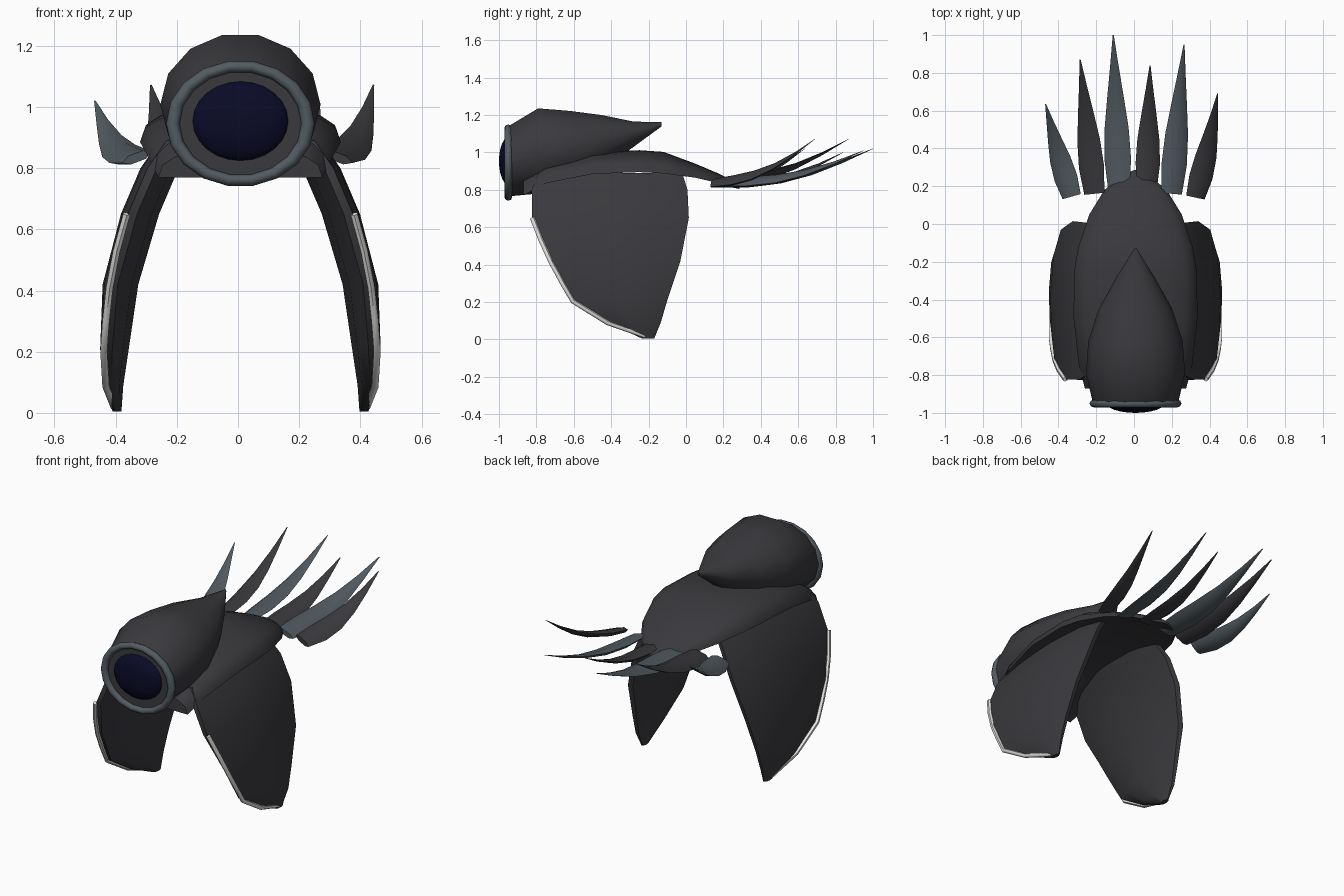
import bpy, bmesh, math
from mathutils import Vector

if "Cube" in bpy.data.objects:
    bpy.data.objects.remove(bpy.data.objects["Cube"])

CX = 0.008  # symmetry axis of the body


def mat(name, rgb):
    m = bpy.data.materials.new(name)
    m.diffuse_color = (*rgb, 1)
    m.use_nodes = True
    m.node_tree.nodes["Principled BSDF"].inputs["Base Color"].default_value = m.diffuse_color
    return m


DARK = mat("charcoal", (0.042, 0.042, 0.048))
GREY = mat("slate grey", (0.085, 0.105, 0.12))
NAVY = mat("deep navy", (0.003, 0.003, 0.02))
WHITE = mat("off white", (0.8, 0.8, 0.78))


def loft(name, rings, material, angle=40):
    """Skin closed rings of points, cap both ends."""
    bm = bmesh.new()
    vs = [[bm.verts.new(p) for p in r] for r in rings]
    n = len(vs[0])
    for a, b in zip(vs, vs[1:]):
        for i in range(n):
            j = (i + 1) % n
            bm.faces.new((a[i], a[j], b[j], b[i]))
    bm.faces.new(vs[0])
    bm.faces.new(vs[-1])
    bmesh.ops.recalc_face_normals(bm, faces=bm.faces)
    me = bpy.data.meshes.new(name)
    bm.to_mesh(me)
    bm.free()
    ob = bpy.data.objects.new(name, me)
    bpy.context.collection.objects.link(ob)
    me.materials.append(material)
    smooth(ob, angle)
    return ob


def smooth(ob, angle):
    bpy.ops.object.select_all(action='DESELECT')
    ob.select_set(True)
    bpy.context.view_layer.objects.active = ob
    bpy.ops.object.shade_smooth_by_angle(angle=math.radians(angle))


def tube(name, pts, r, material, n=6):
    rings = []
    pts = [Vector(p) for p in pts]
    for i, p in enumerate(pts):
        d = (pts[min(i + 1, len(pts) - 1)] - pts[max(i - 1, 0)]).normalized()
        u = d.cross(Vector((1, 0, 0))).normalized()
        v = d.cross(u)
        rings.append([p + r * (math.cos(a) * u + math.sin(a) * v)
                      for a in (math.tau * k / n for k in range(n))])
    return loft(name, rings, material, 60)


# Hooded head: elliptical sections (y, half width, bottom, top)
head = [(-0.95, .225, .765, 1.14), (-0.79, .262, .78, 1.236), (-0.62, .25, .82, 1.222),
        (-0.45, .195, .91, 1.2), (-0.28, .1, 1.03, 1.165), (-0.13, .006, 1.14, 1.162)]
loft("head_hood", [[(CX + w * math.sin(math.tau * (k + .5) / 14), y,
                     (b + t) / 2 - (t - b) / 2 * 1.025 * math.cos(math.tau * (k + .5) / 14))
                    for k in range(14)] for y, w, b, t in head], DARK)

# Body shell: arched sections with a flat underside (y, half width, rim, top)
body = [(-0.87, .268, .77, .87), (-0.75, .3, .835, .95), (-0.5, .328, .885, 1.0),
        (-0.25, .325, .895, 1.012), (-0.12, .303, .888, 1.003), (0.05, .245, .865, .94),
        (0.18, .165, .835, .885), (0.25, .08, .812, .85), (0.285, .01, .805, .825)]
loft("body_shell", [[(CX + w * math.cos(math.pi * k / 10), y,
                      b + (t - b) * math.sin(math.pi * k / 10) ** .8)
                     for k in range(11)] for y, w, b, t in body], DARK)

# Ring around the eye
bpy.ops.mesh.primitive_torus_add(major_radius=1, minor_radius=0.1, major_segments=18,
                                 minor_segments=8, location=(CX, -0.95, .946),
                                 rotation=(math.pi / 2, 0, 0))
ring = bpy.context.object
ring.name = "eye_ring"
ring.scale = (.221, .188, .21)
ring.data.materials.append(GREY)
smooth(ring, 60)

# Domed eye
bpy.ops.mesh.primitive_uv_sphere_add(segments=24, ring_count=12, radius=1,
                                     location=(CX, -0.945, .954), rotation=(math.pi / 2, 0, 0))
eye = bpy.context.object
eye.name = "eye"
eye.scale = (.158, .131, .055)
eye.data.materials.append(NAVY)
smooth(eye, 60)

# Side wings: levels (z, front y, back y, centre x, half thickness)
levels = [(.89, -.79, -.02, .2, .06), (.8, -.825, .008, .262, .06), (.65, -.822, .015, .326, .06),
          (.42, -.72, -.03, .39, .056), (.21, -.605, -.1, .41, .045),
          (.09, -.42, -.135, .415, .032), (.005, -.235, -.17, .403, .014)]
# section outline: (fraction front to back, side offset)
outline = [(0, .7), (.22, 1), (.5, 1.08), (.8, .8), (1, .1),
           (.99, -.4), (.75, -.95), (.45, -1), (.15, -.6), (0, .2)]
stripe = [(.372, -.822, .65), (.405, -.775, .53), (.428, -.72, .41), (.44, -.66, .3),
          (.447, -.605, .205), (.44, -.42, .09), (.412, -.22, .02)]
for side, s in (("right", 1), ("left", -1)):
    loft(side + "_wing", [[(CX + s * (x + o * h), f + (b - f) * t, z) for t, o in outline]
                          for z, f, b, x, h in levels], DARK, 45)
    # Pale strip on the front edge of the wing
    tube(side + "_wing_strip", [(CX + s * x, y, z) for x, y, z in stripe], .013, WHITE)

# Tail feathers: base, tip, half width, sideways bow, roll, colour
feathers = [((-.33, .145, .835), (-.468, .635, 1.02), .066, -.005, .35, GREY),
            ((-.21, .16, .84), (-.285, .87, 1.072), .07, .0, .3, DARK),
            ((-.08, .18, .835), (-.11, 1.0, 1.02), .072, .0, .2, GREY),
            ((.07, .19, .835), (.085, .84, 1.0), .066, .0, -.2, DARK),
            ((.2, .16, .84), (.265, .95, 1.01), .07, .0, -.3, GREY),
            ((.325, .14, .835), (.443, .69, 1.072), .066, .01, -.35, DARK)]
for i, (a, b, w, bow, roll, m) in enumerate(feathers):
    rings = []
    for t, k in ((0, .8), (.2, 1), (.4, .9), (.6, .62), (.8, .32), (1, .04)):
        c = Vector(a).lerp(Vector(b), t)
        c.x += bow * math.sin(math.pi * t)
        c.z -= .055 * math.sin(math.pi * t)  # upward sweep
        d = Vector((b[0] - a[0], b[1] - a[1], 0)).normalized()
        u = Vector((d.y * math.cos(roll), -d.x * math.cos(roll), math.sin(roll)))
        v = u.cross(d)
        h = .018 * k
        rings.append([c + u * w * k, c + u * w * k * .5 + v * h, c - u * w * k * .5 + v * h,
                      c - u * w * k, c - u * w * k * .5 - v * h, c + u * w * k * .5 - v * h])
    loft("tail_feather_%d" % (i + 1), rings, m, 50)
